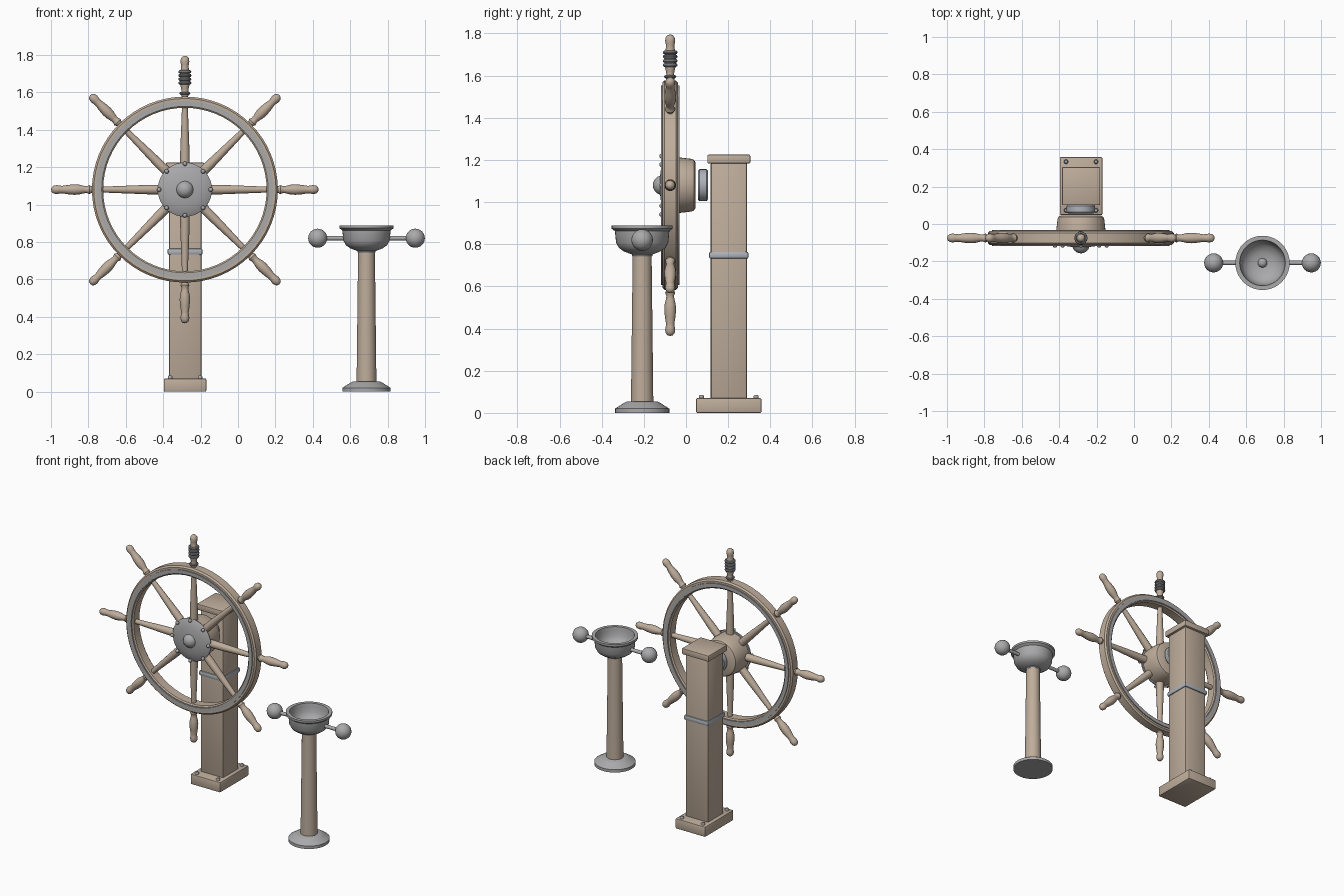
import bpy, bmesh
from math import pi, cos, sin, radians
from mathutils import Matrix, Vector

if "Cube" in bpy.data.objects:
    bpy.data.objects.remove(bpy.data.objects["Cube"], do_unlink=True)


def material(name, rgb):
    m = bpy.data.materials.new(name)
    m.use_nodes = True
    m.diffuse_color = (*rgb, 1)
    bsdf = next(n for n in m.node_tree.nodes if n.type == 'BSDF_PRINCIPLED')
    bsdf.inputs["Base Color"].default_value = (*rgb, 1)
    return m


WOOD = material("pale wood", (0.52, 0.42, 0.33))
METAL = material("grey metal", (0.40, 0.40, 0.41))
STEEL = material("light steel", (0.42, 0.45, 0.49))
ROPE = material("dark grey", (0.27, 0.28, 0.30))

WHEEL = Vector((-0.284, -0.075, 1.08))
POST = Vector((-0.283, 0.203, 0))
STAND = Vector((0.687, -0.208, 0))
FORWARD = Matrix.Rotation(pi / 2, 4, 'X')      # local z points to the front


def finish(name, bm, mat, place=Matrix()):
    bmesh.ops.remove_doubles(bm, verts=bm.verts, dist=1e-5)
    bmesh.ops.recalc_face_normals(bm, faces=bm.faces)
    for f in bm.faces:
        f.smooth = True
    for e in bm.edges:
        e.smooth = len(e.link_faces) == 2 and e.calc_face_angle(0) < radians(38)
    me = bpy.data.meshes.new(name)
    bm.to_mesh(me)
    bm.free()
    me.materials.append(mat)
    ob = bpy.data.objects.new(name, me)
    ob.matrix_world = place
    bpy.context.collection.objects.link(ob)
    return ob


def lathe(name, profile, mat, place, sides=32, closed=False):
    """Turn a (radius, height) profile about local z."""
    bm = bmesh.new()
    vs = [bm.verts.new((r, 0, h)) for r, h in profile]
    pairs = list(zip(vs, vs[1:])) + ([(vs[-1], vs[0])] if closed else [])
    es = [bm.edges.new(p) for p in pairs]
    bmesh.ops.spin(bm, geom=vs + es, cent=(0, 0, 0), axis=(0, 0, 1),
                   angle=2 * pi, steps=sides, use_duplicate=False)
    return finish(name, bm, mat, place)


def box(name, size, centre, mat, bevel=0.006):
    bm = bmesh.new()
    bmesh.ops.create_cube(bm, size=1)
    bmesh.ops.scale(bm, vec=size, verts=bm.verts)
    bmesh.ops.bevel(bm, geom=bm.edges[:], offset=bevel, segments=2,
                    profile=0.5, affect='EDGES')
    return finish(name, bm, mat, Matrix.Translation(centre))


def ball(name, radius, centre, mat, sides=24):
    bm = bmesh.new()
    bmesh.ops.create_uvsphere(bm, u_segments=sides, v_segments=sides // 2, radius=radius)
    return finish(name, bm, mat, Matrix.Translation(centre))


def bead(radius, h, thick):
    """Closed round cross-section for a ring."""
    return [(radius + thick * cos(a * pi / 4), h + thick * sin(a * pi / 4)) for a in range(8)]


# Steering wheel rim with metal rings let into both faces
hub_place = Matrix.Translation(WHEEL) @ FORWARD
lathe("wheel_rim", [(0.437, -0.03), (0.445, -0.037), (0.487, -0.037), (0.497, -0.027),
                    (0.497, 0.027), (0.487, 0.037), (0.445, 0.037), (0.437, 0.03)],
      WOOD, hub_place, 64, True)
for side, label in ((1, "front"), (-1, "back")):
    lathe(label + "_rim_ring", [(0.448, side * 0.03), (0.448, side * 0.043),
                                (0.474, side * 0.043), (0.474, side * 0.03)],
          METAL, hub_place, 64, True)

# Spokes with turned handles
spoke = [(0, 0.08), (0.026, 0.08), (0.025, 0.2), (0.018, 0.38), (0.016, 0.43), (0.018, 0.5),
         (0.024, 0.51), (0.018, 0.525), (0.02, 0.54), (0.026, 0.565), (0.028, 0.59),
         (0.025, 0.625), (0.02, 0.655), (0.021, 0.67), (0.024, 0.685),
         (0.021, 0.702), (0.012, 0.712), (0, 0.715)]
for i in range(8):
    turn = Matrix.Rotation(i * pi / 4, 4, 'Y')
    lathe(f"spoke_{i + 1}", spoke, WOOD, Matrix.Translation(WHEEL) @ turn, 16)

# Cord wrapping on the top handle
top = Matrix.Translation(WHEEL)
for i in range(4):
    lathe(f"handle_wrap_{i + 1}", bead(0.026, 0.57 + i * 0.02, 0.009), ROPE, top, 24, True)
lathe("handle_collar", bead(0.022, 0.515, 0.007), ROPE, top, 24, True)

# Hub: wooden barrel, domed metal plate, centre knob and bolts
lathe("hub_barrel", [(0, -0.12), (0.108, -0.12), (0.12, -0.113), (0.125, -0.1),
                     (0.132, -0.04), (0.132, 0.02), (0, 0.02)], WOOD, hub_place, 40)
lathe("hub_plate", [(0, 0.015), (0.143, 0.015), (0.145, 0.022), (0.13, 0.031),
                    (0.09, 0.042), (0.045, 0.048), (0, 0.05)], METAL, hub_place, 40)
ball("hub_knob", 0.047, WHEEL + Vector((0, -0.035, 0)), METAL)
for i in range(8):
    a = i * pi / 4
    ball(f"hub_bolt_{i + 1}", 0.012,
         WHEEL + Vector((0.138 * sin(a), -0.04, 0.138 * cos(a))), METAL, 12)
lathe("shaft_flange", [(0, -0.179), (0.068, -0.179), (0.076, -0.172), (0.076, -0.14),
                       (0.068, -0.132), (0, -0.132)], STEEL, hub_place, 32)

# Square wheel post
box("post_base", (0.227, 0.31, 0.07), POST + Vector((0, 0, 0.035)), WOOD)
box("post_column", (0.174, 0.172, 1.13), POST + Vector((0, 0, 0.625)), WOOD, 0.01)
box("post_cap", (0.204, 0.204, 0.042), POST + Vector((0, 0, 1.204)), WOOD)
box("post_band", (0.188, 0.188, 0.034), POST + Vector((0, 0, 0.748)), STEEL, 0.01)
for sx in (-1, 1):
    for sy in (-1, 1):
        lathe(f"base_bolt_{sx + sy * 2}", [(0.012, 0), (0.012, 0.012), (0.008, 0.017), (0, 0.018)],
              METAL, Matrix.Translation(POST + Vector((sx * 0.08, sy * 0.13, 0.068))), 12)

# Compass stand
stand = Matrix.Translation(STAND)
lathe("stand_foot", [(0, 0), (0.129, 0), (0.129, 0.02), (0.088, 0.046), (0.075, 0.053), (0, 0.053)],
      METAL, stand)
lathe("stand_column", [(0, 0.05), (0.053, 0.05), (0.045, 0.742), (0, 0.742)], WOOD, stand)
lathe("stand_collar", bead(0.04, 0.748, 0.009), METAL, stand, 32, True)
lathe("compass_bowl", [(0, 0.75), (0.05, 0.752), (0.085, 0.765), (0.11, 0.782), (0.124, 0.808),
                       (0.129, 0.862), (0.145, 0.874), (0.145, 0.888), (0.122, 0.888),
                       (0.118, 0.865), (0.114, 0.83), (0.095, 0.798), (0.055, 0.778), (0, 0.772)],
      METAL, stand, 40)
ball("compass_pivot", 0.026, STAND + Vector((0, 0, 0.77)), METAL, 16)

# Side balls on their arms
for s, label in ((1, "left"), (-1, "right")):
    arm = stand @ Matrix.Translation((0, 0, 0.82)) @ Matrix.Rotation(s * pi / 2, 4, 'Y')
    lathe(label + "_arm", [(0.012, 0.12), (0.012, 0.23)], METAL, arm, 12)
    ball(label + "_ball", 0.051, STAND + Vector((s * 0.261, 0, 0.82)), METAL)
